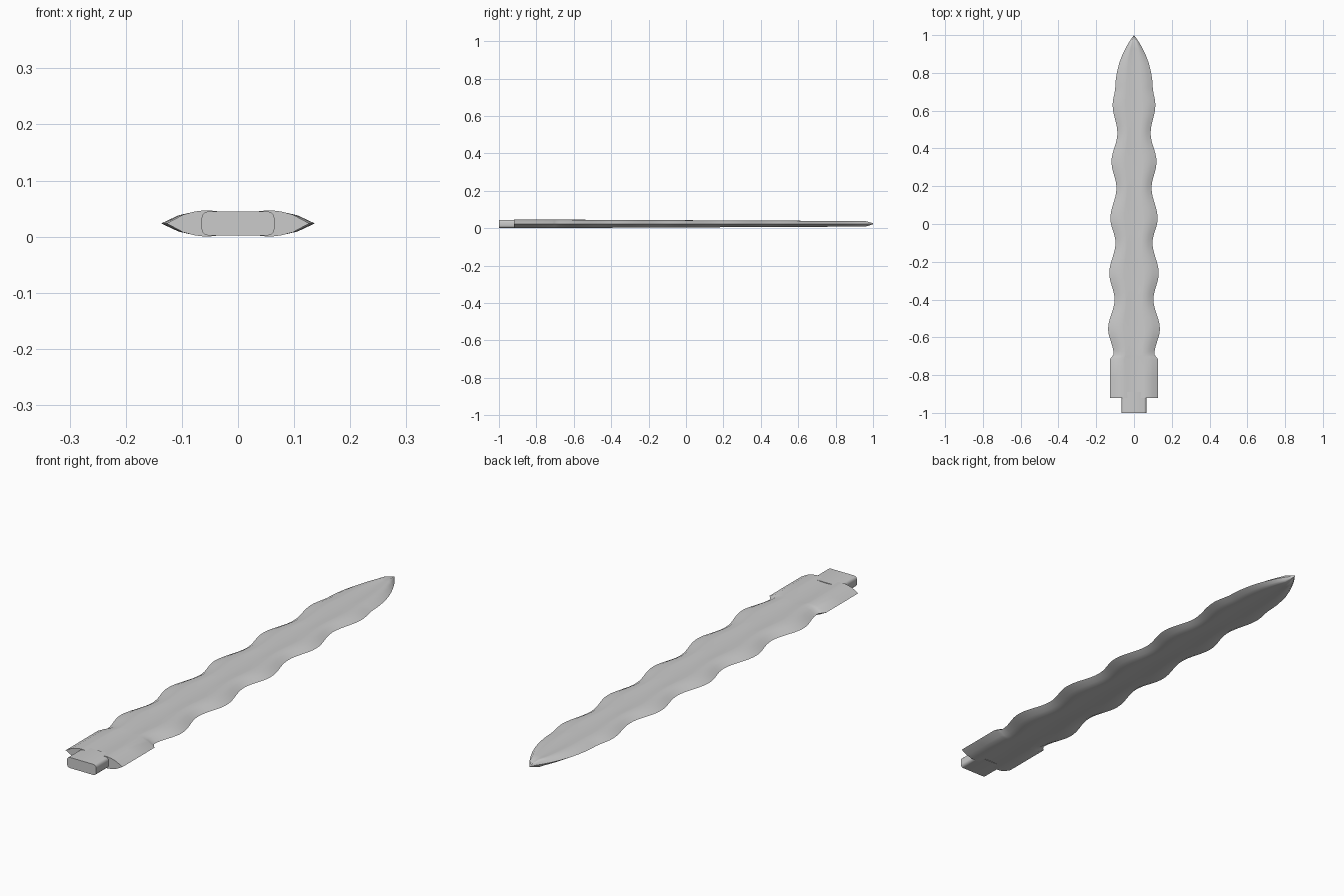
import bpy, bmesh, math

if "Cube" in bpy.data.objects:
    bpy.data.objects.remove(bpy.data.objects["Cube"])

ZC = 0.0235          # mid-plane height
HALF = 0.0235        # half thickness at the base

steel = bpy.data.materials.new("steel grey")
steel.diffuse_color = (0.6, 0.6, 0.6, 1)
steel.use_nodes = True
steel.node_tree.nodes["Principled BSDF"].inputs["Base Color"].default_value = steel.diffuse_color


def finish(name, bm, angle):
    bmesh.ops.recalc_face_normals(bm, faces=bm.faces)
    me = bpy.data.meshes.new(name)
    bm.to_mesh(me)
    bm.free()
    me.materials.append(steel)
    ob = bpy.data.objects.new(name, me)
    bpy.context.collection.objects.link(ob)
    bpy.ops.object.select_all(action='DESELECT')
    ob.select_set(True)
    bpy.context.view_layer.objects.active = ob
    bpy.ops.object.shade_smooth_by_angle(angle=math.radians(angle))
    return ob


def loft(bm, rings):
    loops = [[bm.verts.new(p) for p in ring] for ring in rings]
    n = len(loops[0])
    for a, b in zip(loops, loops[1:]):
        for i in range(n):
            j = (i + 1) % n
            bm.faces.new((a[i], a[j], b[j], b[i]))
    bm.faces.new(loops[0])
    bm.faces.new(loops[-1])


# Wavy outline: alternating troughs and crests (y, half width)
waves = [(-0.69, 0.108), (-0.555, 0.137), (-0.40, 0.103), (-0.26, 0.131),
         (-0.10, 0.098), (0.03, 0.125), (0.19, 0.093), (0.33, 0.119),
         (0.48, 0.088), (0.63, 0.113), (0.73, 0.099)]
outline = [(-0.92, 0.127), (-0.82, 0.127), (-0.715, 0.127), (-0.703, 0.116)]
STEPS = 8
for (y0, w0), (y1, w1) in zip(waves, waves[1:]):
    for k in range(STEPS):
        t = k / STEPS
        s = (1 - math.cos(math.pi * t)) / 2
        outline.append((y0 + (y1 - y0) * t, w0 + (w1 - w0) * s))
# Curved point
outline += [(0.73, 0.099), (0.77, 0.096), (0.81, 0.089), (0.85, 0.079),
            (0.89, 0.064), (0.93, 0.045), (0.96, 0.028), (0.98, 0.015),
            (0.992, 0.006), (1.0, 0.0008)]

# Half cross-section: shallow central groove, ridge, bevelled edge
half = [(0, 0.80), (0.22, 0.88), (0.40, 0.99), (0.46, 1.0), (0.60, 0.91),
        (0.77, 0.67), (1, 0)]
top = [(-u, v) for u, v in reversed(half[1:])] + half
section = top + [(u, -v) for u, v in reversed(top[1:-1])]


def blade_ring(y, w):
    h = HALF * (1 - 0.38 * (y + 0.92) / 1.92)
    if y > 0.96:                       # thickness closes at the very tip
        h *= 1 - 0.8 * (y - 0.96) / 0.04
    return [(u * w, y, ZC + v * h) for u, v in section]


bm = bmesh.new()
loft(bm, [blade_ring(y, w) for y, w in outline])
finish("blade", bm, 35)

# Tang: rounded-corner bar set slightly into the blade
W, H, R = 0.065, 0.0215, 0.012
prof = []
for sx, sz, a0 in ((1, 1, 0), (-1, 1, 90), (-1, -1, 180), (1, -1, 270)):
    for k in range(4):
        a = math.radians(a0 + 30 * k)
        prof.append((sx * (W - R) + R * math.cos(a),
                     ZC + sz * (H - R) + R * math.sin(a)))
bm = bmesh.new()
loft(bm, [[(x, y, z) for x, z in prof] for y in (-1.0, -0.89)])
finish("tang", bm, 35)
